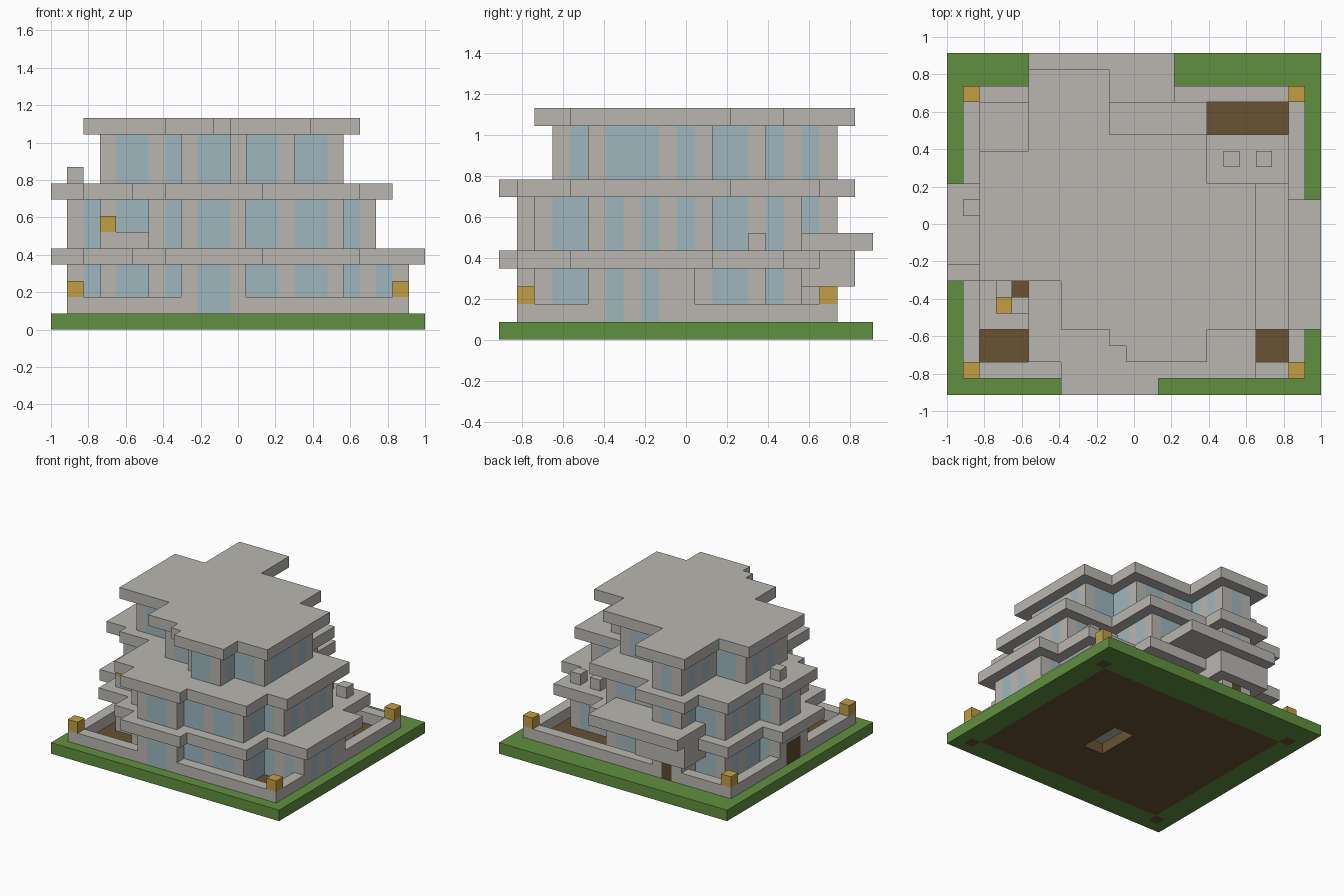
import bpy
import bmesh
from mathutils import Vector

cube = bpy.data.objects.get("Cube")
if cube:
    bpy.data.objects.remove(cube)

U = 2 / 23                      # block size
W, D = 23, 21                   # plot size in blocks
COLOURS = {
    "stone": (0.49, 0.47, 0.44),
    "glass": (0.34, 0.47, 0.51),
    "grass": (0.12, 0.28, 0.05),
    "soil": (0.14, 0.085, 0.034),
    "lamp_gold": (0.54, 0.34, 0.055),
    "door_wood": (0.11, 0.07, 0.03),
}
names = list(COLOURS)
materials = []
for name, rgb in COLOURS.items():
    mat = bpy.data.materials.new(name)
    mat.use_nodes = True
    mat.diffuse_color = (*rgb, 1)
    bsdf = mat.node_tree.nodes["Principled BSDF"]
    bsdf.inputs["Base Color"].default_value = (*rgb, 1)
    bsdf.inputs["Roughness"].default_value = 0.9
    materials.append(mat)

blocks = {}                     # (x, y, z) -> (part, colour)
STEPS = ((1, 0), (-1, 0), (0, 1), (0, -1))


def area(*rects):
    """Union of rectangles x0, y0, x1, y1 as a set of cells."""
    return {(x, y) for x0, y0, x1, y1 in rects
            for x in range(x0, x1) for y in range(y0, y1)}


def inset(cells):
    return {(x, y) for x, y in cells
            if all((x + i, y + j) in cells for i in (-1, 0, 1) for j in (-1, 0, 1))}


def ring(cells):
    return {(x, y) for x, y in cells
            if any((x + i, y + j) not in cells for i, j in STEPS)}


def put(part, colour, cells, z0, z1=None):
    for z in range(z0, z1 or z0 + 1):
        for x, y in cells:
            blocks[x, y, z] = (part, colour)


def storey(part, slab, z, rows):
    """Glazed outer wall, set back one block under its slab."""
    columns = {2, 4, 5, 7, 9, 10, 12, 13, 15, 16, 18, 20}
    plan = inset(slab)
    for x, y in ring(plan):
        faces_y = (x, y + 1) not in plan or (x, y - 1) not in plan
        glazed = x in columns if faces_y else y in rows
        put(part, "glass" if glazed else "stone", {(x, y)}, z, z + 3)


# Ground: lawn, soil bed and the open shaft in the middle
corners = {(x, y) for x in (1, 21) for y in (1, 18)}
soil = area((2, 2, 21, 18)) | corners
shaft = area((12, 7, 14, 11))
put("lawn", "grass", area((0, 0, W, D)) - soil, 0)
put("soil_bed", "soil", soil - shaft, 0)

# Garden wall with corner lamps
put("garden_wall", "stone", ring(area((1, 1, 22, 19))), 1)
put("corner_lamps", "lamp_gold", corners, 2)

# Slab outlines
lower = area((0, 7, 10, 13), (2, 4, 10, 18), (5, 2, 13, 18), (7, 0, 13, 18),
             (13, 1, 19, 16), (13, 1, 16, 18), (16, 4, 21, 16), (19, 4, 23, 12))
upper = area((0, 8, 10, 13), (2, 7, 10, 18), (5, 2, 13, 18), (5, 2, 10, 20),
             (7, 0, 13, 18), (13, 1, 19, 13), (13, 1, 16, 18), (19, 4, 21, 13))
top = area((2, 7, 10, 15), (5, 7, 10, 20), (7, 4, 19, 13), (7, 4, 16, 15),
           (10, 3, 16, 16), (11, 2, 16, 16))

# Back porch and its canopy
put("back_porch", "stone", ring(area((6, 16, 9, 19))), 1, 3)
put("porch_canopy", "stone", area((5, 17, 10, 20)), 3, 5)

# Storeys and slabs
rows = {3, 4, 6, 8, 10, 12, 13, 15, 17}
storey("ground_floor_walls", lower, 1, rows)
put("lower_slab", "stone", lower, 4)
put("back_terrace", "stone", area((5, 17, 14, 21)), 5)
storey("middle_floor_walls", upper, 5, rows)
put("upper_slab", "stone", upper, 8)
storey("top_floor_walls", top, 9, (rows | {7}) - {3})
put("roof_slab", "stone", top, 12)

# Doors
put("back_door", "door_wood", {(7, 18)}, 1, 3)
put("side_door", "door_wood", area((1, 9, 2, 11)), 1, 3)

# Balcony planter with lamp
put("balcony_rail", "stone", area((3, 5, 6, 6), (3, 6, 4, 7)), 5)
put("balcony_soil", "soil", {(4, 6)}, 4)
put("balcony_lamp", "lamp_gold", {(3, 5)}, 6)

# Small vents on the slabs
put("terrace_vents", "stone", {(17, 14), (19, 14)}, 5)
put("slab_vent", "stone", {(1, 11)}, 9)

# Mesh each part, keeping only exposed block faces
DIRECTIONS = [Vector(v) for v in ((1, 0, 0), (-1, 0, 0), (0, 1, 0),
                                  (0, -1, 0), (0, 0, 1), (0, 0, -1))]
origin = Vector((W / 2, D / 2, 0))


def build(part):
    bm = bmesh.new()
    corner_verts = {}

    def vert(p):
        key = tuple(round(2 * c) for c in p)
        if key not in corner_verts:
            corner_verts[key] = bm.verts.new((p - origin) * U)
        return corner_verts[key]

    for cell, (owner, colour) in blocks.items():
        if owner != part:
            continue
        centre = Vector(cell) + Vector((0.5, 0.5, 0.5))
        for n in DIRECTIONS:
            if tuple(int(c) for c in Vector(cell) + n) in blocks:
                continue
            a = Vector((n.y, n.z, n.x)) / 2
            b = n.cross(a)
            mid = centre + n / 2
            face = bm.faces.new([vert(mid + s * a + t * b) for s, t in
                                 ((-1, -1), (1, -1), (1, 1), (-1, 1))])
            face.material_index = names.index(colour)
    mesh = bpy.data.meshes.new(part)
    bm.to_mesh(mesh)
    bm.free()
    for mat in materials:
        mesh.materials.append(mat)
    bpy.context.collection.objects.link(bpy.data.objects.new(part, mesh))


for part in dict.fromkeys(owner for owner, _ in blocks.values()):
    build(part)
